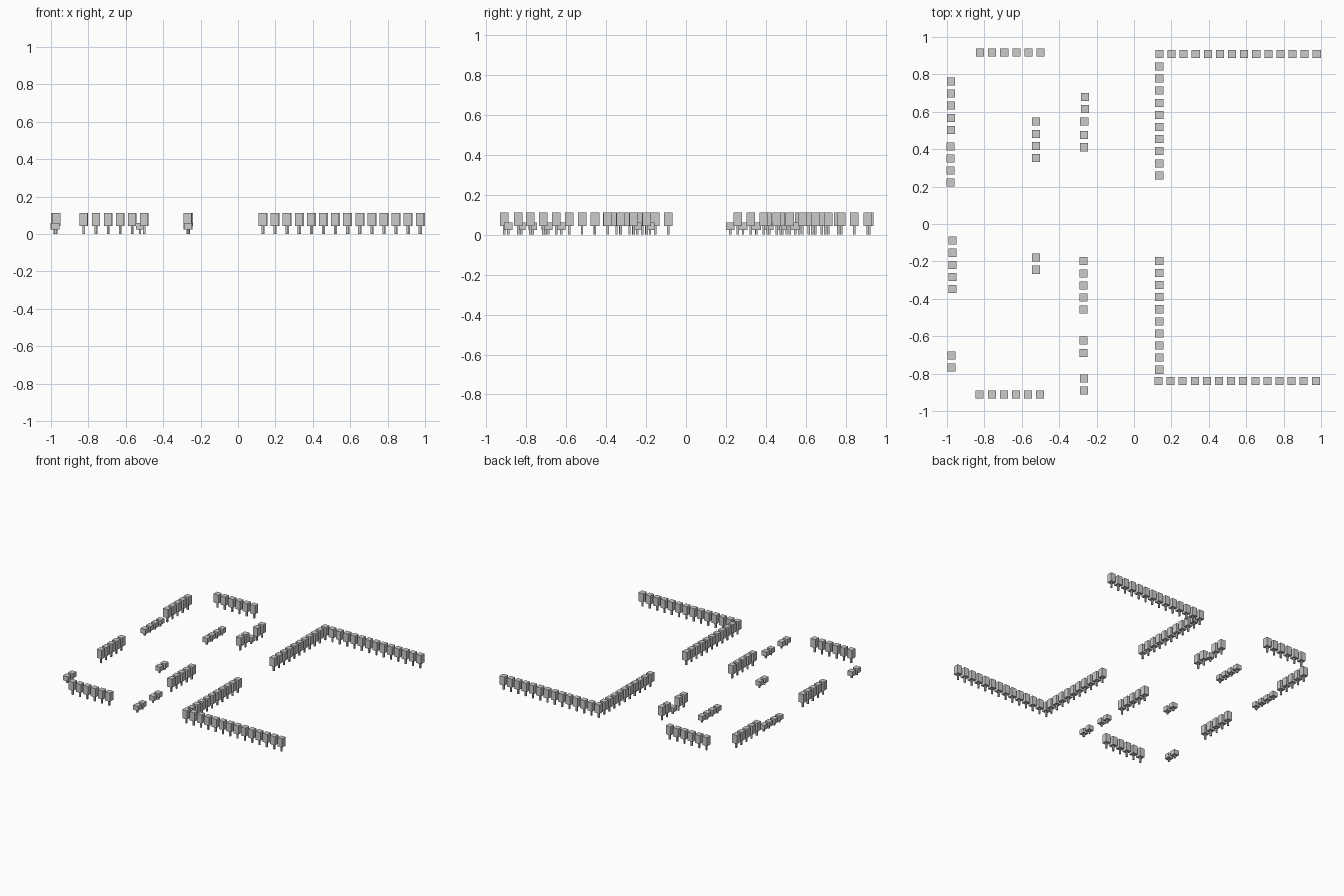
import bpy, bmesh
from mathutils import Matrix

if "Cube" in bpy.data.objects:
    bpy.data.objects.remove(bpy.data.objects["Cube"])

W = 0.043      # cabinet width and depth
POST = 0.012   # post thickness
PITCH = 0.0647


def cabinet_mesh(name, bottom, top):
    """Square box on a single thin post."""
    bm = bmesh.new()
    for w, z0, z1 in ((W, bottom, top), (POST, 0.0, bottom)):
        bmesh.ops.create_cube(bm, size=1, matrix=Matrix.Translation((0, 0, (z0 + z1) / 2))
                              @ Matrix.Diagonal((w, w, z1 - z0, 1)))
    me = bpy.data.meshes.new(name)
    bm.to_mesh(me)
    bm.free()
    return me


tall = cabinet_mesh("tall_box", 0.043, 0.112)
low = cabinet_mesh("low_box", 0.023, 0.060)


def row(name, mesh, x, y, count, dx=0.0, dy=0.0):
    for i in range(count):
        ob = bpy.data.objects.new(f"{name}_{i + 1}", mesh)
        ob.location = (x + dx * i, y + dy * i, 0)
        bpy.context.collection.objects.link(ob)


# Right-hand L-shaped runs
row("back_long_row", tall, 0.136, 0.909, 14, dx=PITCH)
row("back_inner_column", tall, 0.135, 0.842, 10, dy=-PITCH)
row("front_long_row", tall, 0.131, -0.839, 14, dx=PITCH)
row("front_inner_column", tall, 0.135, -0.197, 10, dy=-PITCH)

# Short rows at back and front left
row("back_short_row", tall, -0.823, 0.917, 6, dx=PITCH)
row("front_short_row", tall, -0.825, -0.911, 6, dx=PITCH)

# Left outer columns
row("left_back_tall", tall, -0.978, 0.762, 5, dy=-PITCH)
row("left_back_low", low, -0.980, 0.415, 4, dy=-PITCH)
row("left_front_tall", tall, -0.970, -0.089, 5, dy=-PITCH)
row("left_front_low", low, -0.976, -0.702, 2, dy=-PITCH)

# Low columns in the middle of the left bay
row("middle_back_low", low, -0.524, 0.547, 4, dy=-PITCH)
row("middle_front_low", low, -0.524, -0.180, 2, dy=-PITCH)

# Mixed columns on the right of the left bay
row("bay_back_tall_a", tall, -0.263, 0.680, 2, dy=-PITCH)
row("bay_back_low", low, -0.266, 0.547, 1)
row("bay_back_tall_b", tall, -0.267, 0.475, 2, dy=-PITCH)
row("bay_front_tall", tall, -0.270, -0.199, 5, dy=-PITCH)
row("bay_front_low_a", low, -0.270, -0.624, 2, dy=-PITCH)
row("bay_front_low_b", low, -0.268, -0.825, 2, dy=-PITCH)
